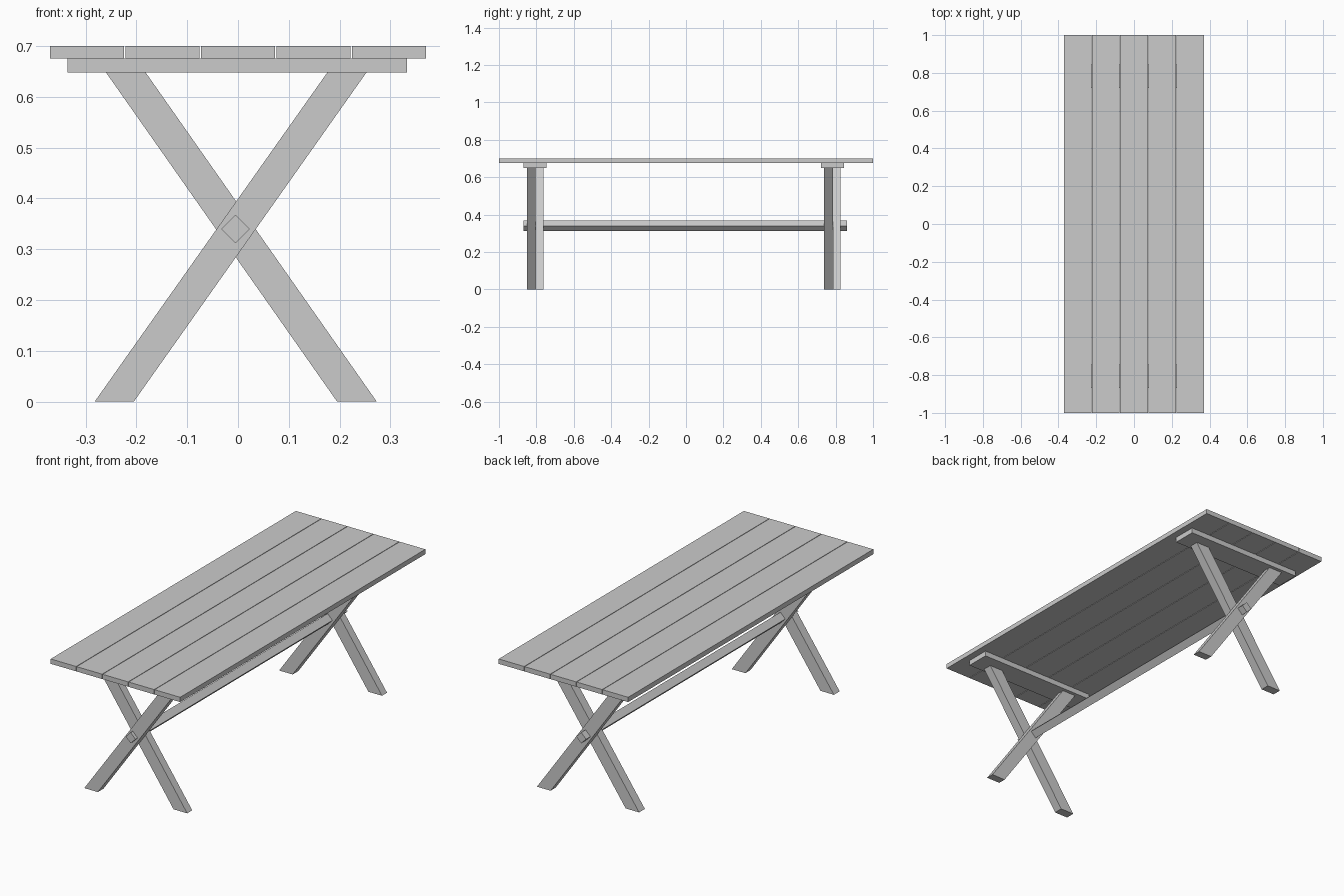
import bpy, bmesh
from math import radians
from mathutils import Matrix

if "Cube" in bpy.data.objects:
    bpy.data.objects.remove(bpy.data.objects["Cube"])


def prism(name, profile, y0, y1):
    """Extrude an (x, z) outline from y0 to y1."""
    bm = bmesh.new()
    face = bm.faces.new([bm.verts.new((x, y0, z)) for x, z in profile])
    ext = bmesh.ops.extrude_face_region(bm, geom=[face])
    verts = [g for g in ext["geom"] if isinstance(g, bmesh.types.BMVert)]
    bmesh.ops.translate(bm, verts=verts, vec=(0, y1 - y0, 0))
    bmesh.ops.recalc_face_normals(bm, faces=bm.faces)
    mesh = bpy.data.meshes.new(name)
    bm.to_mesh(mesh)
    bm.free()
    ob = bpy.data.objects.new(name, mesh)
    bpy.context.collection.objects.link(ob)
    return ob


def rect(x0, x1, z0, z1):
    return [(x0, z0), (x1, z0), (x1, z1), (x0, z1)]


TOP, UNDER, CLEAT = 0.70, 0.675, 0.648

# Table top: five planks with narrow gaps
for i in range(5):
    x = (i - 2) * 0.1485
    w = 0.0728
    prism(f"top_plank_{i + 1}", rect(x - w, x + w, UNDER, TOP), -1, 1)

# Trestles: a cleat and two crossed legs at each end, same order at both ends
for end, dy in (("front", 0), ("back", 1.589)):
    prism(f"{end}_cleat", rect(-0.335, 0.333, CLEAT, UNDER), -0.868 + dy, -0.745 + dy)
    prism(f"{end}_outer_leg",
          [(-0.282, 0), (-0.205, 0), (0.253, CLEAT), (0.176, CLEAT)],
          -0.851 + dy, -0.804 + dy)
    prism(f"{end}_inner_leg",
          [(0.195, 0), (0.273, 0), (-0.182, CLEAT), (-0.260, CLEAT)],
          -0.804 + dy, -0.763 + dy)

# Stretcher: square bar set on its corner, through both crossings
r, cx, cz = 0.028, -0.005, 0.34
prism("stretcher", [(cx - r, cz), (cx, cz - r), (cx + r, cz), (cx, cz + r)], -0.869, 0.862)
